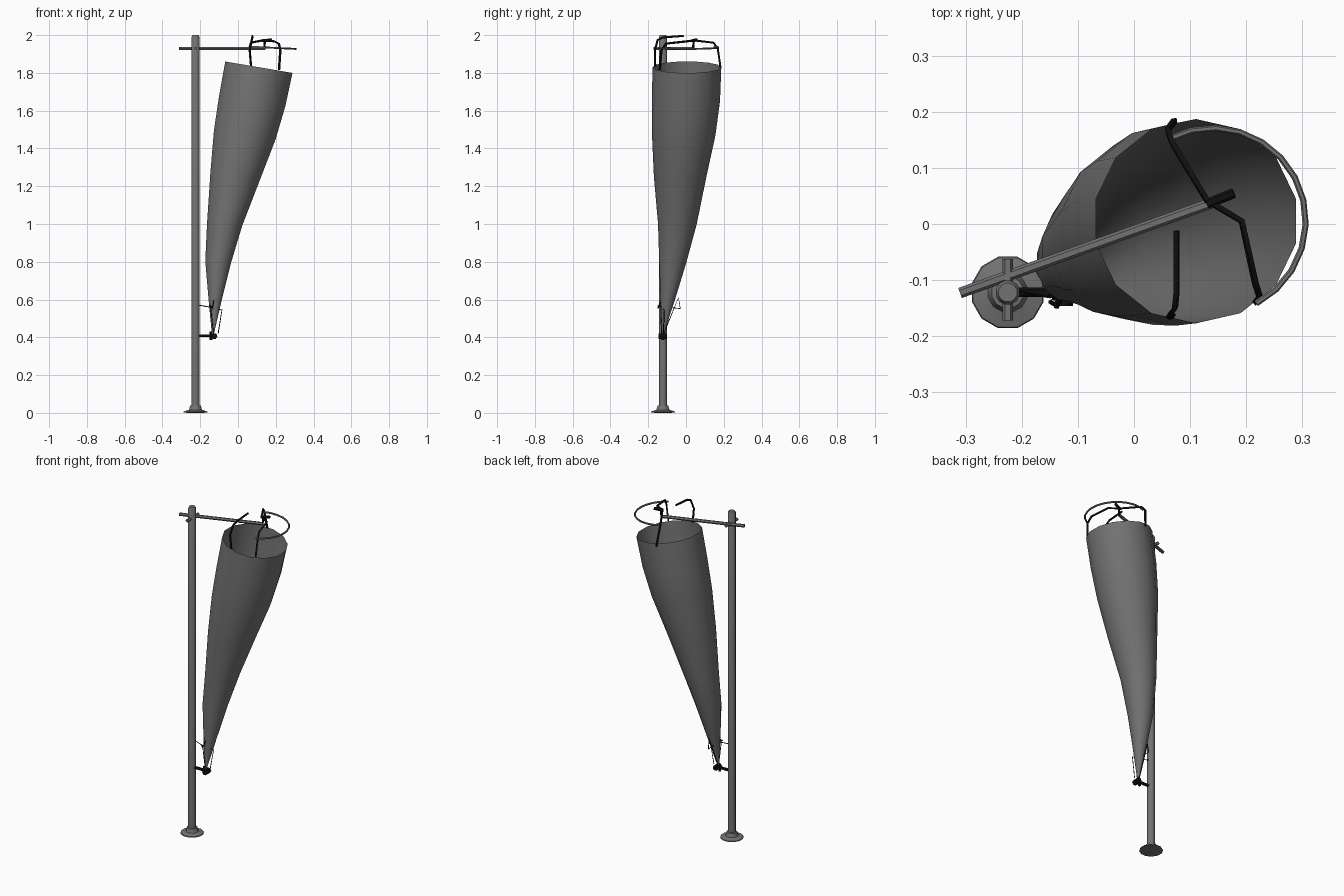
import bpy, bmesh, math
from mathutils import Vector

cube = bpy.data.objects.get("Cube")
if cube:
    bpy.data.objects.remove(cube, do_unlink=True)


def material(name, value):
    m = bpy.data.materials.new(name)
    m.use_nodes = True
    col = (value, value, value, 1)
    m.diffuse_color = col
    m.node_tree.nodes["Principled BSDF"].inputs["Base Color"].default_value = col
    return m


GREY = material("grey", 0.17)
BLACK = material("black", 0.005)


def loft(name, rings, mat, caps=True, angle=40):
    """Skin a list of point rings into one smooth mesh."""
    bm = bmesh.new()
    loops = [[bm.verts.new(p) for p in ring] for ring in rings]
    n = len(loops[0])
    for a, b in zip(loops, loops[1:]):
        for i in range(n):
            j = (i + 1) % n
            bm.faces.new((a[i], a[j], b[j], b[i]))
    if caps:
        bm.faces.new(loops[0][::-1])
        bm.faces.new(loops[-1])
    me = bpy.data.meshes.new(name)
    bm.to_mesh(me)
    bm.free()
    me.materials.append(mat)
    ob = bpy.data.objects.new(name, me)
    bpy.context.collection.objects.link(ob)
    shade(ob, angle)
    return ob


def shade(ob, angle):
    bpy.ops.object.select_all(action='DESELECT')
    ob.select_set(True)
    bpy.context.view_layer.objects.active = ob
    bpy.ops.object.shade_smooth_by_angle(angle=math.radians(angle))


def ellipse(cx, cy, z, rx, ry, n, tilt=0):
    return [(cx + rx * math.cos(a), cy + ry * math.sin(a), z - tilt * rx * math.cos(a))
            for a in (2 * math.pi * (i + 0.5) / n for i in range(n))]


def tube(name, points, radius, mat, res=1):
    """Bent rod or strap following a list of points."""
    cu = bpy.data.curves.new(name, 'CURVE')
    cu.dimensions = '3D'
    cu.bevel_depth = radius
    cu.bevel_resolution = res
    cu.use_fill_caps = True
    sp = cu.splines.new('POLY')
    sp.points.add(len(points) - 1)
    for p, co in zip(sp.points, points):
        p.co = (*co, 1)
    cu.materials.append(mat)
    ob = bpy.data.objects.new(name, cu)
    bpy.context.collection.objects.link(ob)
    bpy.ops.object.select_all(action='DESELECT')
    ob.select_set(True)
    bpy.context.view_layer.objects.active = ob
    bpy.ops.object.convert(target='MESH')
    shade(bpy.context.object, 50)


# Pole with flared foot
PX, PY = -0.225, -0.122
foot = [(0.0, 0.045), (0.003, 0.066), (0.008, 0.064), (0.016, 0.036), (0.038, 0.029), (0.04, 0.022)]
loft("pole_foot", [ellipse(PX, PY, z, r, r, 12) for z, r in foot], GREY)
pole = [(0.02, 0.022), (1.99, 0.022), (2.0, 0.017)]
loft("pole", [ellipse(PX, PY, z, r, r, 12) for z, r in pole], GREY)

# Fabric cone: height, left, right, front and back limits
sections = [
    (0.42, -0.139, -0.127, -0.128, -0.117),
    (0.60, -0.157, -0.085, -0.135, -0.058),
    (0.80, -0.175, -0.035, -0.142, 0.003),
    (1.00, -0.166, 0.025, -0.148, 0.057),
    (1.25, -0.150, 0.120, -0.170, 0.108),
    (1.47, -0.132, 0.203, -0.180, 0.156),
    (1.65, -0.105, 0.255, -0.181, 0.180),
    (1.83, -0.072, 0.293, -0.177, 0.187),
]
loft("fabric_cone", [ellipse((a + b) / 2, (c + d) / 2, z, (b - a) / 2, (d - c) / 2, 14, 0.17 * z / 1.83)
                     for z, a, b, c, d in sections], GREY, caps=False, angle=60)

# Upper arm, cross pin and open hoop
tube("upper_arm", [(-0.31, -0.123, 1.93), (0.14, 0.038, 1.93)], 0.0095, GREY)
tube("cross_pin", [(PX, -0.172, 1.93), (PX, -0.062, 1.93)], 0.0095, GREY)
hoop = [math.radians(118 - 15 * i) for i in range(13)]
tube("hoop", [(0.14 + 0.166 * math.cos(a), 0.005 + 0.166 * math.sin(a), 1.935 - 0.008 * math.cos(a))
              for a in hoop], 0.0055, GREY)

# Straps holding the mouth
tube("long_strap", [(0.072, 0.184, 1.82), (0.060, 0.168, 1.93), (0.068, 0.145, 1.96),
                    (0.130, 0.042, 1.972), (0.192, 0.005, 1.967), (0.216, -0.105, 1.955),
                    (0.224, -0.130, 1.92), (0.217, -0.139, 1.815)], 0.0065, BLACK, 0)
tube("short_strap", [(0.069, -0.163, 1.835), (0.062, -0.165, 1.92), (0.073, -0.150, 1.975),
                     (0.076, -0.120, 1.988), (0.076, -0.012, 1.996)], 0.006, BLACK, 0)
tube("arm_clamp", [(0.130, 0.036, 1.97), (0.178, 0.055, 1.975)], 0.009, BLACK)
tube("clamp_post", [(0.140, 0.038, 1.925), (0.142, 0.040, 1.975)], 0.006, BLACK)

# Lower bracket with knuckle at the cone tip
tube("lower_bracket", [(PX, PY, 0.408), (-0.11, PY, 0.408)], 0.0085, BLACK)
tube("knuckle", [(-0.125, -0.146, 0.406), (-0.125, -0.102, 0.406)], 0.016, BLACK)
tube("knuckle_pin", [(-0.142, PY, 0.385), (-0.142, PY, 0.43)], 0.008, BLACK)

# Thin wire frame around the tip
tube("cross_wire", [(-0.205, -0.120, 0.57), (-0.150, -0.130, 0.56), (-0.085, -0.115, 0.545),
                    (-0.105, -0.120, 0.42)], 0.0025, BLACK, 0)
tube("back_wire", [(-0.135, -0.118, 0.42), (-0.130, -0.040, 0.61), (-0.130, -0.030, 0.552),
                   (-0.140, -0.150, 0.565)], 0.003, BLACK, 0)
tube("front_hook", [(-0.150, -0.138, 0.57), (-0.135, -0.148, 0.555), (-0.128, -0.130, 0.60)],
     0.004, BLACK, 0)
for side in (-1, 1):
    tube("stay_wire", [(-0.13, PY + side * 0.008, 0.42), (-0.145, PY + side * 0.012, 0.56)],
         0.0025, BLACK, 0)
